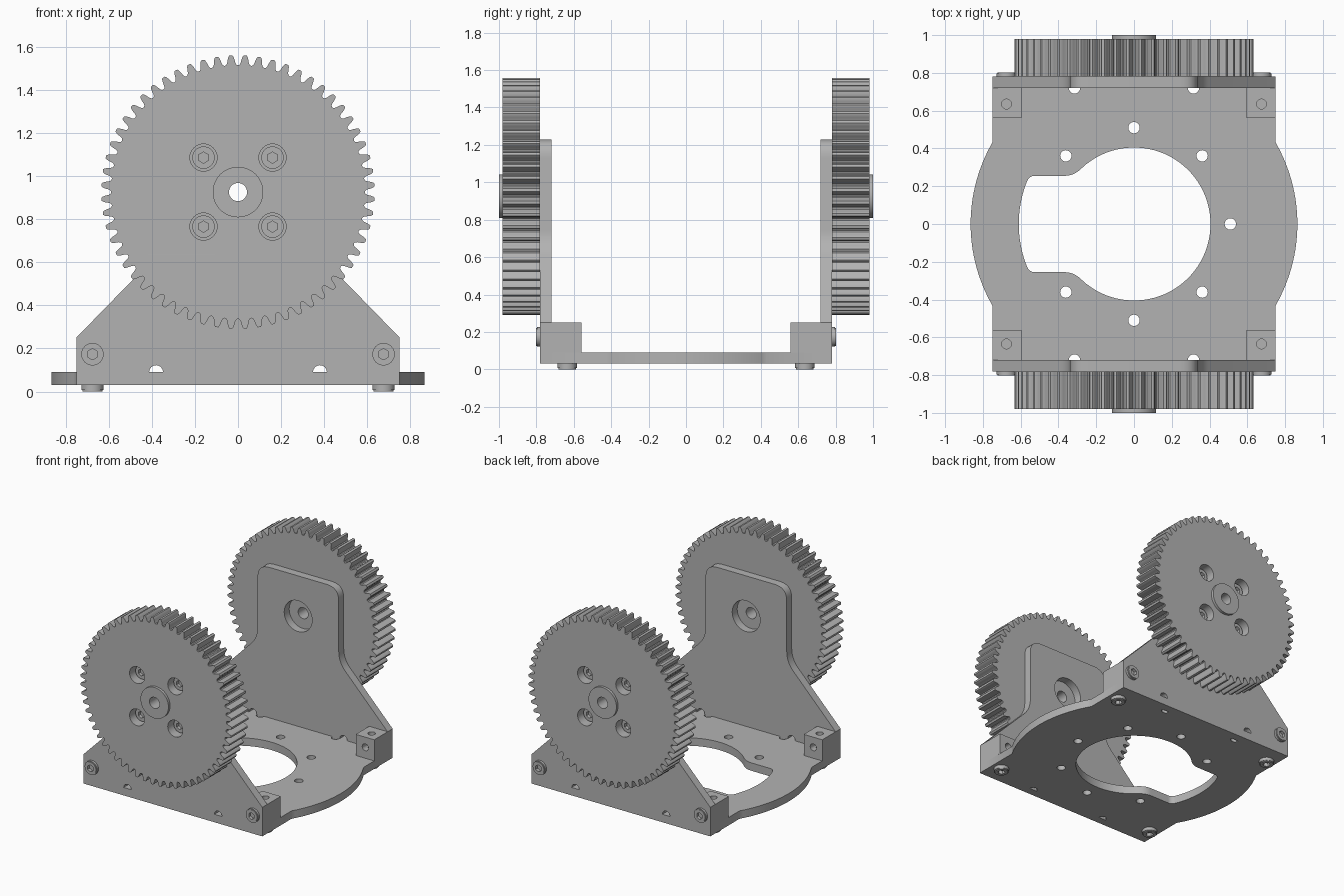
import bpy, bmesh
from math import sin, cos, pi, radians
from mathutils import Vector

if "Cube" in bpy.data.objects:
    bpy.data.objects.remove(bpy.data.objects["Cube"], do_unlink=True)

# One flat colour for everything
COLOUR = (0.45, 0.45, 0.45, 1)
grey = bpy.data.materials.new("light_grey")
grey.use_nodes = True
grey.diffuse_color = COLOUR
grey.node_tree.nodes["Principled BSDF"].inputs["Base Color"].default_value = COLOUR


def arc(cx, cy, r, a0, a1, n):
    """Points on an arc, angles in degrees."""
    return [(cx + r * cos(radians(a0 + (a1 - a0) * i / n)),
             cy + r * sin(radians(a0 + (a1 - a0) * i / n))) for i in range(n + 1)]


def circle(cx, cy, r, n=32):
    return arc(cx, cy, r, 0, 360, n)[:-1]


def rounded(pts):
    """Points given as (x, y, d) become soft corners starting d along each edge."""
    out = []
    for i, p in enumerate(pts):
        if len(p) == 2:
            out.append(p)
            continue
        c = Vector(p[:2])
        before = Vector(pts[i - 1][:2])
        after = Vector(pts[(i + 1) % len(pts)][:2])
        a = c + (before - c).normalized() * p[2]
        b = c + (after - c).normalized() * p[2]
        for k in range(9):
            t = k / 8
            out.append(tuple(a * (1 - t) ** 2 + c * 2 * t * (1 - t) + b * t * t))
    return out


def mirrored(pts):
    """Close a right-hand profile with its mirror image across x = 0."""
    return pts + [(-p[0], *p[1:]) for p in reversed(pts)]


def slab(name, loops, lo, hi, axis="z"):
    """Extrude a profile with holes between lo and hi along z or y."""
    lo, hi = min(lo, hi), max(lo, hi)
    cu = bpy.data.curves.new(name + "_profile", "CURVE")
    cu.dimensions, cu.fill_mode = "2D", "BOTH"
    cu.extrude = (hi - lo) / 2
    for loop in loops:
        sp = cu.splines.new("POLY")
        sp.points.add(len(loop) - 1)
        for point, (x, y) in zip(sp.points, loop):
            point.co = (x, y, 0, 1)
        sp.use_cyclic_u = True
    tmp = bpy.data.objects.new(name + "_tmp", cu)
    bpy.context.collection.objects.link(tmp)
    me = bpy.data.meshes.new_from_object(
        tmp.evaluated_get(bpy.context.evaluated_depsgraph_get()))
    bpy.data.objects.remove(tmp)
    bpy.data.curves.remove(cu)
    mid = (lo + hi) / 2
    for v in me.vertices:
        x, y, z = v.co
        v.co = (x, y, z + mid) if axis == "z" else (x, z + mid, y)
    bm = bmesh.new()
    bm.from_mesh(me)
    bmesh.ops.remove_doubles(bm, verts=bm.verts, dist=0.00005)
    bmesh.ops.recalc_face_normals(bm, faces=bm.faces)
    bm.to_mesh(me)
    bm.free()
    me.name = name
    me.materials.clear()
    me.materials.append(grey)
    ob = bpy.data.objects.new(name, me)
    bpy.context.collection.objects.link(ob)
    return ob


def drill(ob, cutter):
    """Cut a hole and discard the cutter."""
    mod = ob.modifiers.new("hole", "BOOLEAN")
    mod.operation, mod.object, mod.solver = "DIFFERENCE", cutter, "EXACT"
    me = bpy.data.meshes.new_from_object(
        ob.evaluated_get(bpy.context.evaluated_depsgraph_get()))
    ob.modifiers.clear()
    ob.data = me
    bpy.data.objects.remove(cutter)


def screw(name, cx, cy, base, top, axis, r=0.052):
    """Cap head with a hexagonal socket, standing from base to top."""
    d = 1 if top > base else -1
    floor, rim = top - d * 0.025, top - d * 0.006
    hexagon = arc(cx, cy, 0.026, 30, 330, 5)
    slab(name + "_body", [circle(cx, cy, r)], base, floor, axis)
    slab(name + "_head", [circle(cx, cy, r), hexagon], floor, rim, axis)
    slab(name + "_rim", [circle(cx, cy, r - 0.005), hexagon], rim, top, axis)


# Base plate: square with bulging round sides and joint relief notches
PLATE_Y, BOTTOM, DECK = 0.72, 0.03, 0.09
quarter_a = arc(0, 0, 0.865, -29.9, 29.9, 32)
edge = arc(0.315, PLATE_Y, 0.03, 0, -180, 12)
right = ([(x, -y) for x, y in reversed(edge)] + [(0.75, -PLATE_Y)]
         + quarter_a + [(0.75, PLATE_Y)] + edge)
outline = mirrored(right)
opening = rounded(arc(0, 0, 0.405, -133, 133, 64)
                  + [(-0.32, 0.255, 0.05), (-0.554, 0.255, 0.03)]
                  + arc(0, 0, 0.61, 160, 200, 16)
                  + [(-0.554, -0.255, 0.03), (-0.32, -0.255, 0.05)])
holes = [circle(0.51 * cos(k * pi / 4), 0.51 * sin(k * pi / 4), 0.03)
         for k in range(8) if k != 4]
slab("base_plate", [outline, opening] + holes, BOTTOM, DECK)

# Gear outline: repeated tooth with rounded root and tip
AXLE, TEETH, TIP, ROOT = 0.925, 60, 0.634, 0.588
half = [(0.5, ROOT), (0.38, ROOT + 0.003), (0.30, ROOT + 0.012),
        (0.25, ROOT + 0.026), (0.18, TIP - 0.007), (0.11, TIP)]
tooth = [(-f, r) for f, r in half] + [(f, r) for f, r in reversed(half[1:])]
gear = []
for k in range(TEETH):
    for f, r in tooth:
        a = 2 * pi * (k + 0.5 + f) / TEETH
        gear.append((r * cos(a), AXLE + r * sin(a)))

bolts = [(x, AXLE + z) for x in (-0.16, 0.16) for z in (-0.16, 0.16)]
bore = circle(0, AXLE, 0.042)

# Upright profile: wide foot, sloped shoulders, rounded neck
wall = rounded(mirrored([(0.75, BOTTOM), (0.75, 0.25), (0.34, 0.67, 0.08),
                         (0.34, 1.23, 0.1)]))
reliefs = [arc(x, DECK, 0.032, 0, 180, 12) for x in (-0.38, 0.38)]

for s, side in ((-1, "front"), (1, "back")):
    slab(side + "_upright", [wall, circle(0, AXLE, 0.117, 48)] + reliefs,
         s * 0.72, s * 0.78, "y")
    slab(side + "_gear", [gear, bore] + [circle(x, z, 0.063) for x, z in bolts],
         s * 0.78, s * 0.98, "y")
    slab(side + "_gear_hub", [circle(0, AXLE, 0.117, 48), bore],
         s * 0.98, s * 1.0, "y")
    for i, (x, z) in enumerate(bolts):
        slab(f"{side}_bolt_seat_{i}", [circle(x, z, 0.063)], s * 0.79, s * 0.87, "y")
        screw(f"{side}_gear_bolt_{i}", x, z, s * 0.87, s * 0.93, "y")

    for t, hand in ((-1, "right"), (1, "left")):
        tag = f"{side}_{hand}"
        # Corner block tapped from above and from the inside
        cx, cy = t * 0.675, s * 0.635
        xs, ys = (t * 0.595, t * 0.75), (s * 0.56, s * 0.72)
        block = slab(tag + "_corner_block",
                     [[(xs[0], ys[0]), (xs[1], ys[0]), (xs[1], ys[1]), (xs[0], ys[1])]],
                     DECK, 0.25)
        drill(block, slab("drill", [circle(cx, cy, 0.026)], 0.1, 0.3))
        drill(block, slab("drill", [circle(cx, 0.173, 0.026)], s * 0.5, s * 0.71, "y"))
        # Screws through the upright and through the plate
        screw(tag + "_side_screw", cx, 0.173, s * 0.77, s * 0.803, "y")
        screw(tag + "_bottom_screw", cx, cy, 0.04, 0, "z")

# Smooth curved surfaces, keep machined edges crisp
bpy.ops.object.select_all(action="DESELECT")
for ob in bpy.context.collection.objects:
    if ob.type == "MESH" and ob.data.materials and ob.data.materials[0] == grey:
        ob.select_set(True)
        bpy.context.view_layer.objects.active = ob
bpy.ops.object.shade_smooth_by_angle(angle=radians(30))
